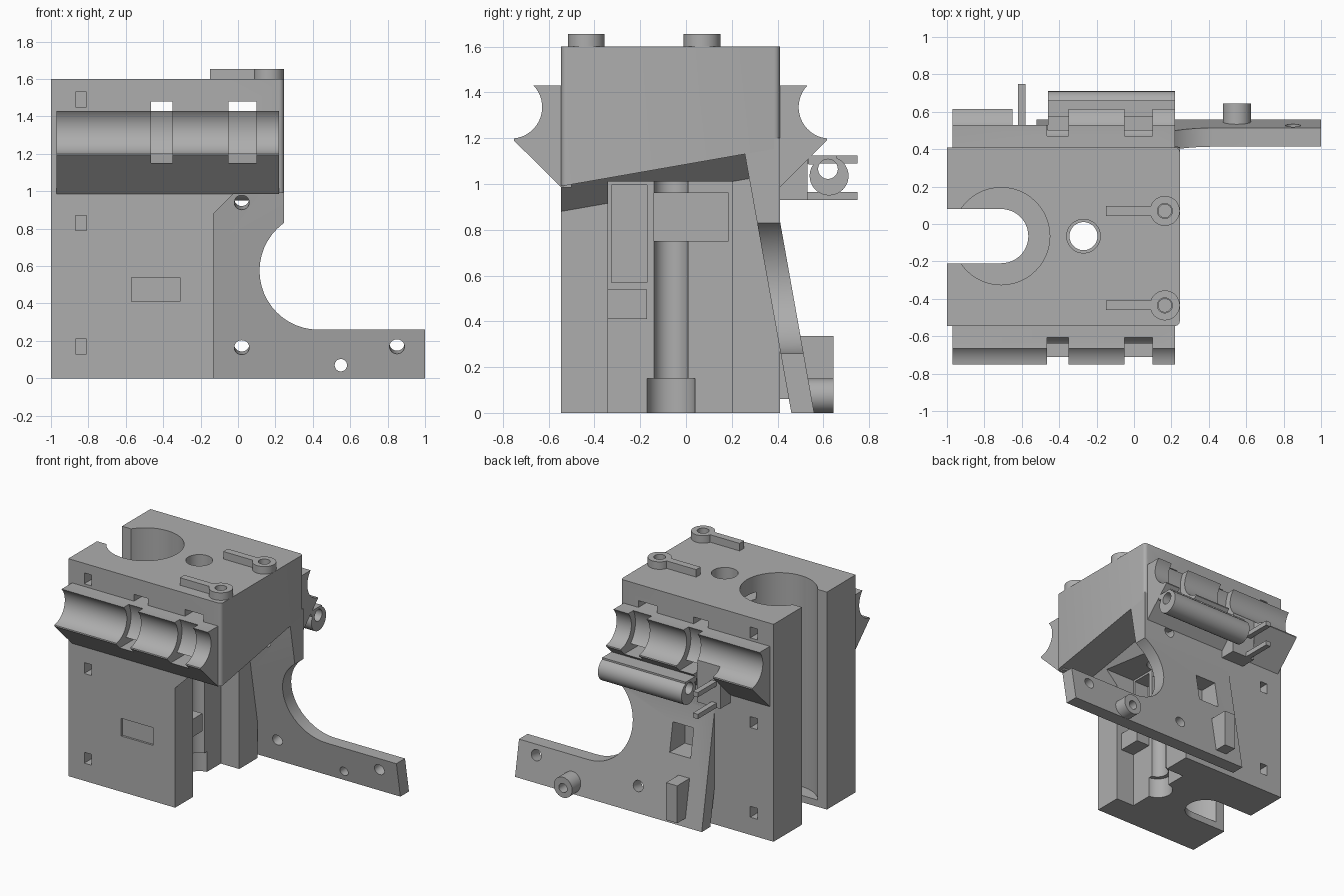
import bpy, bmesh, math
from mathutils import Vector

if "Cube" in bpy.data.objects:
    bpy.data.objects.remove(bpy.data.objects["Cube"], do_unlink=True)

grey = bpy.data.materials.new("plain grey")
grey.use_nodes = True
grey.diffuse_color = (0.42, 0.42, 0.42, 1)
grey.node_tree.nodes["Principled BSDF"].inputs["Base Color"].default_value = (0.42, 0.42, 0.42, 1)

MID_Y = -0.068   # symmetry plane of the body
TILT = 0.178     # lean of the bracket plate


def make(name, bm):
    bmesh.ops.recalc_face_normals(bm, faces=bm.faces)
    me = bpy.data.meshes.new(name)
    bm.to_mesh(me)
    bm.free()
    me.materials.append(grey)
    ob = bpy.data.objects.new(name, me)
    bpy.context.collection.objects.link(ob)
    return ob


def prism(name, pts, axis, a, b):
    """Extrude a profile along x (y,z points), y (x,z points) or z (x,y points)."""
    bm = bmesh.new()
    put = {"x": lambda p, t: (t, p[0], p[1]), "y": lambda p, t: (p[0], t, p[1]),
           "z": lambda p, t: (p[0], p[1], t)}[axis]
    face = bm.faces.new([bm.verts.new(put(p, a)) for p in pts])
    new = bmesh.ops.extrude_face_region(bm, geom=[face])["geom"]
    step = Vector(put((0, 0), b - a))
    bmesh.ops.translate(bm, vec=step, verts=[v for v in new if isinstance(v, bmesh.types.BMVert)])
    return make(name, bm)


def box(name, x0, x1, y0, y1, z0, z1):
    return prism(name, [(x0, y0), (x1, y0), (x1, y1), (x0, y1)], "z", z0, z1)


def circle(u, v, r, n=48):
    return [(u + r * math.cos(2 * math.pi * i / n), v + r * math.sin(2 * math.pi * i / n)) for i in range(n)]


def cyl(name, axis, u, v, r, a, b):
    return prism(name, circle(u, v, r), axis, a, b)


def combine(ob, others, op):
    for other in others:
        mod = ob.modifiers.new("combine", "BOOLEAN")
        mod.operation, mod.solver, mod.object = op, "EXACT", other
        bpy.context.view_layer.objects.active = ob
        bpy.ops.object.modifier_apply(modifier=mod.name)
        bpy.data.objects.remove(other, do_unlink=True)
    return ob


def cut(ob, *others):
    return combine(ob, others, "DIFFERENCE")


def join(ob, *others):
    return combine(ob, others, "UNION")


# Main body and the overhang with its leaning, chamfered underside
body = box("main_body", -1, -0.13, -0.545, 0.41, 0, 1.6)
hang = prism("overhang", [(-0.3, 0.88), (-0.13, 0.88), (-0.02, 0.99), (0.245, 0.99),
                          (0.245, 1.6), (-0.3, 1.6)], "y", -0.545, 0.41)
for v in hang.data.vertices:
    if v.co.y > 0 and v.co.z < 1.5:
        v.co.z += 0.955 * 0.175
bm = bmesh.new()
bm.from_mesh(hang.data)
corners = [e for e in bm.edges if all(v.co.x > 0.24 for v in e.verts)
           and abs(e.verts[0].co.z - e.verts[1].co.z) > 0.3]
bmesh.ops.bevel(bm, geom=corners, offset=0.025, segments=4, profile=0.5, affect="EDGES")
bm.to_mesh(hang.data)
bm.free()
join(body, hang)

# Open side recess and its inner pockets
cut(body, box("recess", -0.28, 0.2, -0.34, 0.2, -0.1, 1.01),
    box("tall_pocket", -0.4, -0.2, -0.325, -0.17, 0.57, 0.995),
    box("nut_pocket", -0.38, -0.2, -0.14, 0.185, 0.75, 0.96))

# Large bearing bore, its side slot, and the rod bore
cut(body, cyl("bearing_bore", "z", -0.71, -0.065, 0.26, 0.05, 1.7),
    cyl("floor_opening", "z", -0.71, -0.065, 0.145, -0.1, 0.2),
    box("side_slot", -1.1, -0.71, -0.21, 0.08, -0.1, 1.7),
    cyl("rod_bore", "z", -0.27, -0.065, 0.075, -0.1, 1.7),
    cyl("rod_entry", "z", -0.27, -0.065, 0.09, 1.1, 1.7),
    cyl("rod_counterbore", "z", -0.27, -0.065, 0.105, -0.1, 0.15))

# Leaning bracket plate with round clearance and low arm
plate = prism("bracket_plate", [(0.46, 0), (0.56, 0), (0.41, 0.84), (0.41, 1.2),
                                (0.25, 1.2), (0.257, 1.13)], "x", -0.52, 1)
cut(plate, cyl("fan_clearance", "y", 0.43, 0.575, 0.315, 0, 0.8),
    box("arm_top", 0.43, 1.1, 0, 0.8, 0.26, 1.3),
    box("corner_trim", 0.245, 0.5, 0, 0.8, 0.6, 1.3))
for x, z in [(0.02, 0.17), (0.85, 0.175), (0.02, 0.97)]:
    hole = cyl("screw_hole", "y", x, z, 0.04, 0.2, 0.8)
    for v in hole.data.vertices:
        v.co.z += (v.co.y - 0.46) * TILT
    cut(plate, hole)
join(plate, cyl("rear_boss", "y", 0.55, 0.075, 0.075, 0.5, 0.645))
cut(plate, cyl("boss_hole", "y", 0.55, 0.07, 0.033, 0, 0.8))
cut(plate, box("plate_gap", -0.37, -0.2, 0.3, 0.7, 0.47, 0.68))
cut(body, box("nut_gap", -0.37, -0.2, 0.3, 0.7, 0.47, 0.68))


# Bearing rails on both faces, with strap grooves
def rail_profile(side):
    pts = [(-0.5, 1.43), (-0.665, 1.43)]
    for i in range(17):
        a = math.radians(44 - i * 128 / 16)
        pts.append((-0.765 + 0.137 * math.cos(a), 1.335 + 0.137 * math.sin(a)))
    pts += [(-0.752, 1.19), (-0.545, 0.985), (-0.5, 0.985)]
    return [(y if side < 0 else 2 * MID_Y - y, z) for y, z in pts]


grooves = [(-0.465, -0.35), (-0.05, 0.1)]
for side, name in [(-1, "front_rail"), (1, "rear_rail")]:
    rail = prism(name, rail_profile(side), "x", -0.97, 0.22)
    cy = -0.765 if side < 0 else 2 * MID_Y + 0.765
    if side > 0:
        cut(rail, box("lip_gap", -0.65, -0.46, 0.53, 0.8, 0.9, 1.4))
    for x0, x1 in grooves:
        cut(rail, cyl("strap_groove", "x", cy, 1.335, 0.185, x0, x1),
            box("strap_slot", x0, x1, -1, 1, 1.15, 1.2))
for x0, x1 in grooves:
    for z0, z1 in [(1.15, 1.2), (1.43, 1.48)]:
        cut(body, box("strap_slot", x0, x1, -1, 1, z0, z1))
for ob in [o for o in bpy.data.objects if o.name.endswith("_rail")]:
    join(body, ob)

# Small strap holes on both faces and a shallow front panel
for z in (0.13, 0.79, 1.45):
    for y0, y1 in [(-0.6, -0.45), (0.31, 0.5)]:
        cut(body, box("strap_hole", -0.87, -0.81, y0, y1, z, z + 0.08))
cut(body, box("panel", -0.57, -0.31, -0.6, -0.53, 0.41, 0.54))

# Stop block in the recess and block on the rear plate
box("recess_block", -0.3, -0.17, -0.36, -0.17, 0.41, 0.54)
box("rear_block", -0.38, -0.29, 0.4, 0.645, 0.06, 0.335)

# Keyhole pads on top
for y in (0.07, -0.435):
    pad = cyl("top_pad", "z", 0.165, y, 0.08, 1.59, 1.655)
    join(pad, box("pad_bar", -0.15, 0.12, y - 0.026, y + 0.026, 1.59, 1.655))
    cut(pad, cyl("pad_hole", "z", 0.165, y, 0.04, 1.4, 1.8))
    cut(body, cyl("pad_hole", "z", 0.165, y, 0.035, 1.5, 1.8))

# Rear tube with its web, and the two clip arms
tube = cyl("rear_tube", "x", 0.625, 1.035, 0.085, -0.46, 0.22)
join(tube, box("tube_web", -0.46, 0.22, 0.535, 0.66, 1.085, 1.125))
cut(tube, cyl("tube_hole", "x", 0.62, 1.065, 0.043, -0.6, 0.4))
box("clip_block", -0.65, -0.46, 0.4, 0.53, 0.93, 1.2)
for z in (0.93, 1.09):
    box("clip_arm", -0.62, -0.58, 0.52, 0.748, z, z + 0.035)

# Smooth the round parts, keep hard edges
bpy.ops.object.select_all(action="DESELECT")
for ob in bpy.data.objects:
    if ob.type == "MESH" and grey.name in ob.data.materials:
        ob.select_set(True)
        bpy.context.view_layer.objects.active = ob
bpy.ops.object.shade_smooth_by_angle(angle=math.radians(30))
